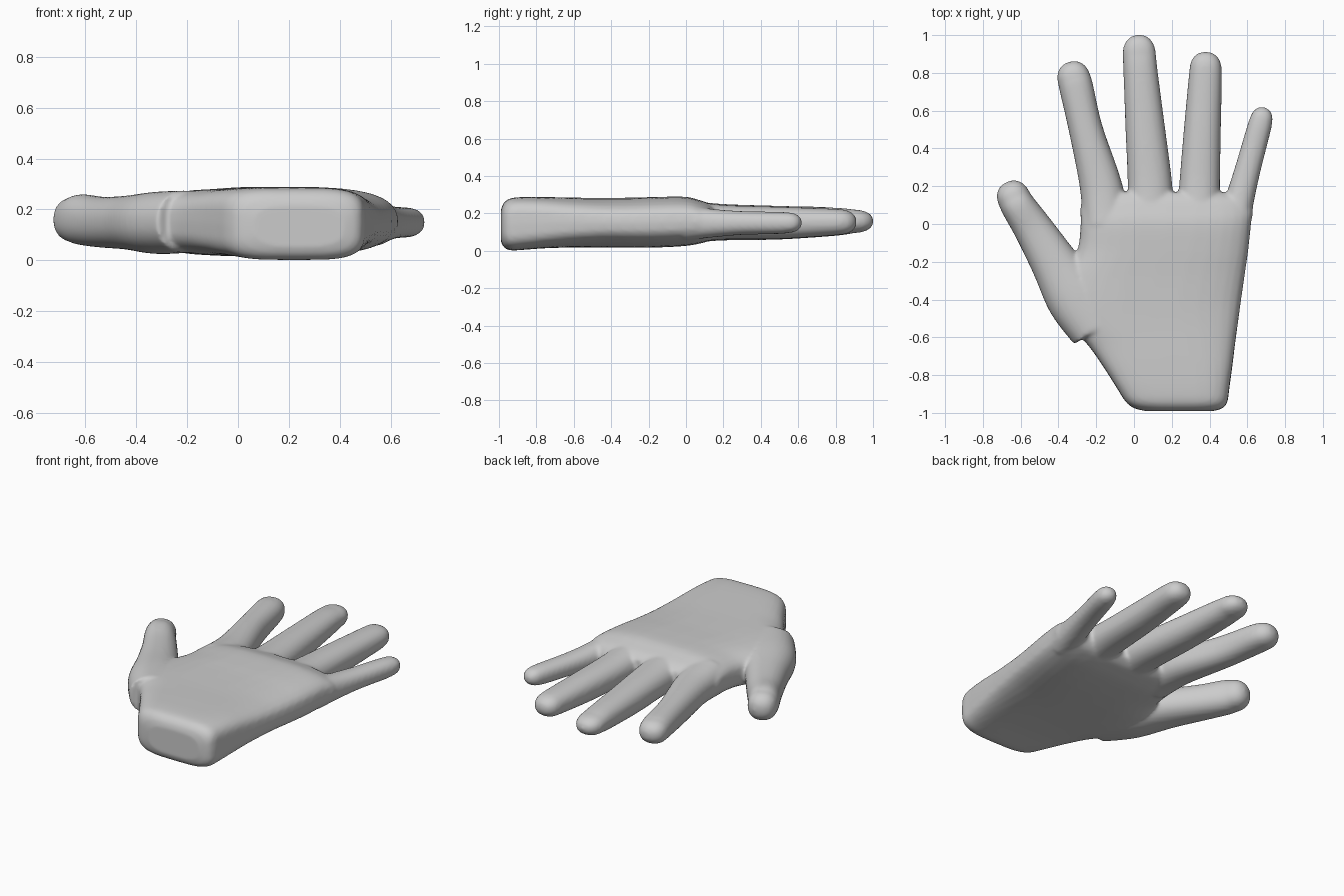
import bpy, bmesh, math
from mathutils import Vector

skin = bpy.data.materials.new("light grey")
skin.diffuse_color = (0.6, 0.6, 0.6, 1)

bm = bmesh.new()
SIDES = 32


def smooth_path(rows, steps=5):
    """Catmull-Rom interpolation through section rows."""
    pts = [Vector(r) for r in rows]
    out = []
    for i in range(len(pts) - 1):
        a, b = pts[max(i - 1, 0)], pts[i]
        c, d = pts[i + 1], pts[min(i + 2, len(pts) - 1)]
        for k in range(steps):
            t = k / steps
            out.append(0.5 * (2 * b + (c - a) * t + (2 * a - 5 * b + 4 * c - d) * t * t
                              + (3 * b - a - 3 * c + d) * t ** 3))
    out.append(pts[-1])
    return out


def ring(x, y, half, lo, hi, side, power):
    """Superellipse cross-section standing across the path."""
    verts = []
    for k in range(SIDES):
        a = 2 * math.pi * k / SIDES
        c, s = math.cos(a), math.sin(a)
        u = math.copysign(abs(c) ** (2 / power), c) * half
        w = math.copysign(abs(s) ** (2 / power), s) * (hi - lo) / 2
        verts.append(bm.verts.new((x + side.x * u, y + side.y * u, (lo + hi) / 2 + w)))
    return verts


def skin_rings(rings):
    for a, b in zip(rings, rings[1:]):
        for k in range(SIDES):
            n = (k + 1) % SIDES
            bm.faces.new((a[k], a[n], b[n], b[k]))
    bm.faces.new(rings[0][::-1])
    bm.faces.new(rings[-1])


def finger(rows, tip):
    """Tube along rows (x, y, half width, bottom, top) with a rounded tip."""
    path = smooth_path(rows)
    rings = []
    for i, p in enumerate(path):
        d = path[min(i + 1, len(path) - 1)] - path[max(i - 1, 0)]
        d = Vector((d[0], d[1])).normalized()
        rings.append(ring(*p, Vector((d.y, -d.x)), 2.25))
    x, y, half, lo, hi = path[-1]
    mid = (lo + hi) / 2
    for k in range(1, 8):
        a = math.pi / 2 * k / 7.4
        f, g = math.cos(a) ** 0.85, tip * math.sin(a)
        rings.append(ring(x + d.x * g, y + d.y * g, half * f, mid + (lo - mid) * f,
                          mid + (hi - mid) * f, Vector((d.y, -d.x)), 2.25))
    skin_rings(rings)


# palm and wrist: y, left, right, bottom, top, squareness
palm = [(-0.99, 0.06, 0.42, 0.05, 0.22, 3), (-0.975, 0.0, 0.47, 0.02, 0.255, 3.6),
        (-0.94, -0.045, 0.495, 0.002, 0.28, 4), (-0.87, -0.09, 0.505, 0.005, 0.287, 4),
        (-0.76, -0.16, 0.52, 0.013, 0.287, 3.8), (-0.64, -0.245, 0.535, 0.017, 0.285, 3.4),
        (-0.53, -0.35, 0.55, 0.018, 0.283, 3.2), (-0.42, -0.40, 0.565, 0.017, 0.283, 3),
        (-0.28, -0.37, 0.585, 0.016, 0.284, 3), (-0.14, -0.30, 0.605, 0.018, 0.288, 3),
        (0.0, -0.283, 0.62, 0.026, 0.288, 3), (0.08, -0.285, 0.63, 0.04, 0.268, 2.8),
        (0.13, -0.27, 0.60, 0.055, 0.25, 2.6), (0.165, -0.23, 0.5, 0.085, 0.225, 2.4)]
skin_rings([ring((l + r) / 2, y, (r - l) / 2, lo, hi, Vector((1, 0)), p)
            for y, l, r, lo, hi, p in smooth_path(palm, 4)])

# index finger
finger([(-0.15, 0.0, 0.125, 0.04, 0.27), (-0.175, 0.2, 0.112, 0.055, 0.25),
        (-0.255, 0.5, 0.09, 0.06, 0.24), (-0.305, 0.72, 0.09, 0.075, 0.235),
        (-0.318, 0.77, 0.088, 0.08, 0.23)], 0.092)
# middle finger
finger([(0.085, 0.0, 0.125, 0.04, 0.27), (0.085, 0.2, 0.118, 0.055, 0.25),
        (0.06, 0.5, 0.105, 0.06, 0.24), (0.035, 0.8, 0.091, 0.08, 0.23),
        (0.028, 0.9, 0.088, 0.095, 0.22)], 0.102)
# ring finger
finger([(0.34, 0.0, 0.115, 0.04, 0.27), (0.347, 0.2, 0.108, 0.06, 0.245),
        (0.362, 0.5, 0.098, 0.063, 0.235), (0.377, 0.77, 0.088, 0.08, 0.225),
        (0.379, 0.82, 0.085, 0.085, 0.222)], 0.092)
# little finger
finger([(0.53, 0.0, 0.085, 0.055, 0.25), (0.56, 0.13, 0.076, 0.07, 0.225),
        (0.605, 0.3, 0.068, 0.085, 0.212), (0.66, 0.5, 0.064, 0.09, 0.208),
        (0.672, 0.545, 0.061, 0.095, 0.205)], 0.075)
# thumb with its fleshy base
finger([(-0.2, -0.56, 0.14, 0.03, 0.275), (-0.31, -0.39, 0.155, 0.025, 0.27),
        (-0.425, -0.2, 0.125, 0.042, 0.255), (-0.53, -0.03, 0.104, 0.05, 0.25),
        (-0.61, 0.09, 0.092, 0.06, 0.26), (-0.637, 0.14, 0.088, 0.07, 0.25)], 0.09)

bmesh.ops.recalc_face_normals(bm, faces=bm.faces)
mesh = bpy.data.meshes.new("hand")
bm.to_mesh(mesh)
bm.free()
hand = bpy.data.objects.new("hand", mesh)
bpy.context.collection.objects.link(hand)
mesh.materials.append(skin)

# fuse the parts into one soft skin
fuse = hand.modifiers.new("fuse", 'REMESH')
fuse.mode = 'VOXEL'
fuse.voxel_size = 0.011
fuse.use_smooth_shade = True
soft = hand.modifiers.new("soften", 'SMOOTH')
soft.factor = 0.5
soft.iterations = 8
